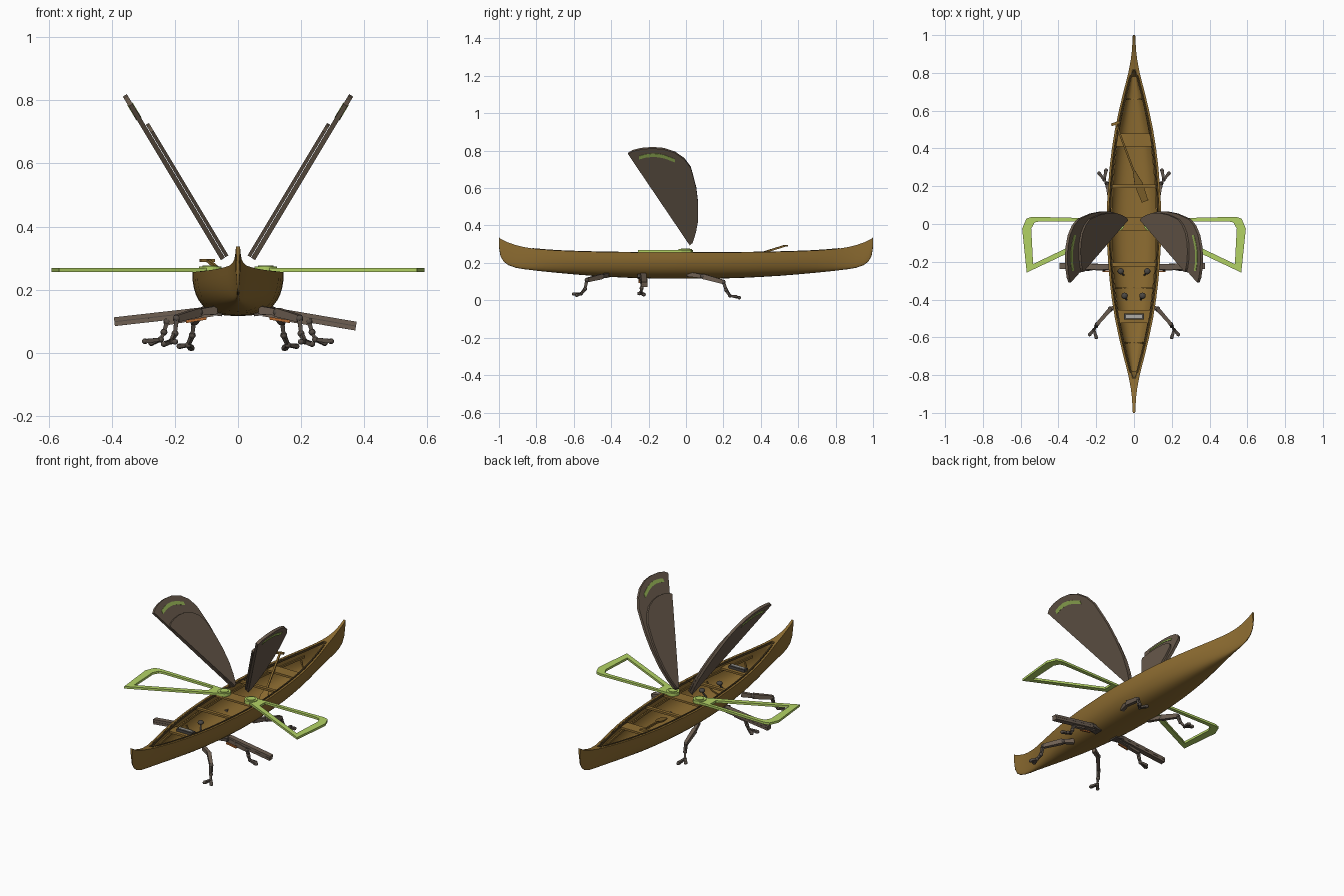
import bpy, bmesh, math
from mathutils import Vector

if "Cube" in bpy.data.objects:
    bpy.data.objects.remove(bpy.data.objects["Cube"])


def material(name, rgb):
    m = bpy.data.materials.new(name)
    m.diffuse_color = (*rgb, 1)
    m.use_nodes = True
    m.node_tree.nodes["Principled BSDF"].inputs["Base Color"].default_value = m.diffuse_color
    return m


WOOD = material("varnished wood", (0.27, 0.152, 0.031))
TRIM = material("dark trim", (0.10, 0.062, 0.020))
SHELL = material("shell brown", (0.148, 0.108, 0.076))
LEG = material("leg brown grey", (0.155, 0.115, 0.085))
JOINT = material("joint brown grey", (0.092, 0.074, 0.060))
GREEN = material("leaf green", (0.45, 0.65, 0.13))
MARKING = material("marking green", (0.33, 0.48, 0.10))
ORANGE = material("orange", (0.45, 0.14, 0.03))
DARK = material("dark metal", (0.07, 0.063, 0.055))
PALE = material("pale plate", (0.42, 0.41, 0.38))


def finish(name, bm, mat, smooth=False):
    bmesh.ops.remove_doubles(bm, verts=bm.verts, dist=1e-5)
    bmesh.ops.recalc_face_normals(bm, faces=bm.faces)
    me = bpy.data.meshes.new(name)
    bm.to_mesh(me)
    bm.free()
    me.materials.append(mat)
    ob = bpy.data.objects.new(name, me)
    bpy.context.collection.objects.link(ob)
    if smooth:
        bpy.ops.object.select_all(action='DESELECT')
        ob.select_set(True)
        bpy.context.view_layer.objects.active = ob
        bpy.ops.object.shade_smooth_by_angle(angle=math.radians(40))
    return ob


def prism(name, pts, offset, mat):
    """Closed solid from a flat polygon extruded by offset."""
    bm = bmesh.new()
    a = [bm.verts.new(p) for p in pts]
    b = [bm.verts.new(p + offset) for p in pts]
    bm.faces.new(a)
    bm.faces.new(b[::-1])
    for i in range(len(a)):
        j = (i + 1) % len(a)
        bm.faces.new((a[i], a[j], b[j], b[i]))
    return finish(name, bm, mat)


def beam(name, a, b, w, h, mat, w2=None, h2=None):
    """Tapered box between two points."""
    a, b = Vector(a), Vector(b)
    d = (b - a).normalized()
    up = Vector((0, 0, 1)) if abs(d.z) < 0.9 else Vector((0, 1, 0))
    side = d.cross(up).normalized()
    up = side.cross(d)
    bm = bmesh.new()
    rings = []
    for p, ww, hh in ((a, w, h), (b, w2 or w, h2 or h)):
        rings.append([bm.verts.new(p + side * sx * ww / 2 + up * sz * hh / 2)
                      for sx, sz in ((-1, -1), (1, -1), (1, 1), (-1, 1))])
    for i in range(4):
        j = (i + 1) % 4
        bm.faces.new((rings[0][i], rings[0][j], rings[1][j], rings[1][i]))
    bm.faces.new(rings[0])
    bm.faces.new(rings[1])
    return finish(name, bm, mat)


def ball(name, p, r, mat, flat=1.0):
    bm = bmesh.new()
    bmesh.ops.create_uvsphere(bm, u_segments=12, v_segments=8, radius=r)
    for v in bm.verts:
        v.co = Vector((v.co.x, v.co.y, v.co.z * flat)) + Vector(p)
    return finish(name, bm, mat, True)


def disc(name, p, r, h, mat):
    ring = [Vector((p[0] + r * math.cos(k * math.pi / 12), p[1] + r * math.sin(k * math.pi / 12), p[2]))
            for k in range(24)]
    return prism(name, ring, Vector((0, 0, h)), mat)


# Hull stations: y, half width, gunwale height, keel height
ST = [(0, .145, .255, .116), (.1, .143, .255, .116), (.2, .137, .256, .117), (.3, .129, .257, .120),
      (.4, .117, .258, .125), (.5, .101, .260, .131), (.6, .080, .263, .139), (.7, .056, .267, .148),
      (.78, .035, .273, .156), (.82, .026, .277, .161), (.87, .017, .285, .167), (.91, .012, .295, .174),
      (.95, .009, .309, .188), (.975, .008, .320, .207), (.992, .007, .330, .236), (1, .006, .336, .285)]
ALL = [(-y, w, t, b) for y, w, t, b in ST[:0:-1]] + ST
N = 20


def at(y):
    """Interpolated half width, gunwale and keel."""
    y = abs(y)
    for p, q in zip(ST, ST[1:]):
        if y <= q[0]:
            f = (y - p[0]) / (q[0] - p[0])
            return [p[k] + f * (q[k] - p[k]) for k in (1, 2, 3)]


def section(y, w, t, b):
    out = []
    for k in range(N + 1):
        a = math.pi * k / N
        c, s = math.cos(a), max(0, math.sin(a))
        out.append(Vector((w * math.copysign(abs(c) ** 0.7, c), y, t - (t - b) * s ** 0.85)))
    return out


bm = bmesh.new()
rings = []
for y, w, t, b in ALL:
    inner = section(y, w - .012, t, b + .012) if abs(y) < .8 else [Vector((0, y, t))] * (N + 1)
    rings.append([bm.verts.new(p) for p in section(y, w, t, b) + inner[::-1]])
for r, q in zip(rings, rings[1:]):
    for i in range(len(r)):
        j = (i + 1) % len(r)
        bm.faces.new((r[i], r[j], q[j], q[i]))
for r in (rings[0], rings[-1]):
    bm.faces.new(r[:N + 1])
bmesh.ops.dissolve_degenerate(bm, dist=1e-5, edges=bm.edges)
finish("hull", bm, WOOD, True)

# Dark inner gunwale strips and lengthwise slats
for s in (-1, 1):
    ys = [-.82 + 1.64 * k / 24 for k in range(25)]
    for a, c in zip(ys, ys[1:]):
        (w1, t1, _), (w2, t2, _) = at(a), at(c)
        beam("inner_gunwale", (s * max(0, w1 - .019), a, t1 - .004), (s * max(0, w2 - .019), c, t2 - .004), .007, .012, TRIM)
        if abs(a) < .7 and abs(c) < .7:
            beam("side_slat", (s * (w1 * .93 - .014), a, t1 - .04), (s * (w2 * .93 - .014), c, t2 - .04), .008, .012, WOOD)

# Ribs, thwarts and seats
for y in (-.63, -.34, .66):
    w, t, b = at(y)
    p = section(y, w - .016, t, b + .016)
    for u, v in zip(p[3:-4:2], p[5:-2:2]):
        beam("rib", u, v, .008, .005, WOOD)
for y, depth, drop in ((.445, .07, .025), (.2, .02, .012), (-.215, .02, .012), (-.49, .07, .03), (0, .07, .008)):
    w, t, b = at(y)
    beam("thwart", (-w + .014, y, t - drop), (w - .014, y, t - drop), depth, .012, WOOD)

# Control box on the front seat, and pedals
beam("control_box", (-.052, -.49, .242), (.052, -.49, .242), .030, .018, DARK)
beam("control_plate", (-.043, -.49, .251), (.043, -.49, .251), .016, .006, PALE)
for x, y in ((-.07, -.25), (.07, -.25), (-.05, -.38), (.045, -.38)):
    ball("pedal", (x, y, .185), .017, DARK, .7)
    beam("pedal_arm", (x, y, .18), (x * .8, y - .02, .14), .009, .009, DARK)

# Paddle lying in the hull
beam("paddle_shaft", (-.095, .53, .292), (.01, .25, .205), .010, .010, WOOD)
beam("paddle_grip", (-.12, .525, .292), (-.075, .54, .292), .014, .010, WOOD)
beam("paddle_blade", (0, .28, .214), (.025, .21, .192), .012, .008, WOOD, .044, .008)
beam("paddle_blade", (.025, .21, .192), (.058, .12, .165), .044, .008, WOOD, .036, .006)

# Wing case outline in side projection (y, z)
CASE = [(.02, .297), (-.31, .785), (-.285, .800), (-.24, .811), (-.18, .816), (-.12, .811), (-.06, .792),
        (-.01, .758), (.025, .712), (.037, .67), (.055, .60), (.065, .52), (.065, .43), (.053, .365), (.035, .31)]
MARK = [(-.25, .768), (-.215, .777), (-.18, .781), (-.145, .779), (-.11, .771), (-.058, .751)]

for s in (-1, 1):
    def tilt(y, z, off=0):
        return Vector((s * (.050 + .6 * (z - .3) + .857 * off), y, z - .514 * off))

    # Wing cases with a smaller inner leaf and green marks
    n = tilt(0, 0, 1) - tilt(0, 0, 0)
    prism("wing_case", [tilt(y, z, -.008) for y, z in CASE], n * .015, SHELL)
    prism("inner_leaf", [tilt(.02 + (y - .02) * .83, .3 + (z - .3) * .81, -.021) for y, z in CASE], n * .011, SHELL)
    for a, b in zip(MARK, MARK[1:]):
        q = [(a[0], a[1] - .010), (b[0], b[1] - .010), (b[0], b[1] + .008), (a[0], a[1] + .008)]
        prism("green_mark", [tilt(y, z, -.010) for y, z in q], n * .019, MARKING)

    # Open green hind wing frame
    outer = [(.07, .027), (.54, .038), (.570, .028), (.592, -.025), (.568, -.257), (.07, -.022)]
    inner = [(.17, .012), (.50, .014), (.527, .008), (.544, -.025), (.534, -.212), (.17, -.038)]
    bm = bmesh.new()
    lo = [[bm.verts.new((s * x, y, z)) for x, y in loop]
          for z in (.256, .269) for loop in (outer, inner)]
    for i in range(6):
        j = (i + 1) % 6
        for p, q in ((0, 1), (2, 3), (0, 2), (1, 3)):
            bm.faces.new((lo[p][i], lo[p][j], lo[q][j], lo[q][i]))
    finish("hind_wing_frame", bm, GREEN)
    disc("wing_pivot", (s * .088, -.003, .255), .036, .018, GREEN)
    disc("pivot_cap", (s * .088, -.003, .273), .024, .004, GREEN)

    # Legs: paths from hull to ankle, then a two-toed foot
    paths = {
        "front": [(.07, -.42, .135), (.125, -.45, .128), (.195, -.53, .108), (.20, -.54, .06), (.212, -.56, .036)],
        "middle": [(.08, -.235, .128), (.16, -.235, .112), (.225, -.235, .098), (.235, -.237, .065), (.245, -.24, .042)],
        "rear": [(.09, .01, .14), (.12, .09, .128), (.14, .2, .098), (.145, .215, .055), (.158, .235, .024)]}
    toes = {"front": [(.235, -.585, .027), (.20, -.60, .034)],
            "middle": [(.295, -.25, .036), (.275, -.225, .030)],
            "rear": [(.185, .268, .020), (.148, .285, .014)]}
    for leg, pts in paths.items():
        for k, (a, b) in enumerate(zip(pts, pts[1:])):
            a, b = ((s * p[0], p[1], p[2]) for p in (a, b))
            size = (.026, .028, .018, .015)[k]
            beam(leg + "_leg", a, b, size * .8, size, LEG if k < 2 else JOINT, size * .65, size * .8)
            ball(leg + "_joint", b, (.014, .012, .011, .010)[k], JOINT)
        x, y, z = pts[-1]
        for tx, ty, tz in toes[leg]:
            beam(leg + "_toe", (s * x, y, z), (s * tx, ty, tz), .013, .011, JOINT, .018, .014)
            ball(leg + "_toe_tip", (s * tx, ty, tz), .010, JOINT, .9)
    # Long outrigger bar with a groove, and the orange ram below
    tip = .392 if s < 0 else .374
    drop = .098 if s < 0 else .084
    beam("outrigger_bar", (s * .10, -.228, .131), (s * tip, -.222, drop), .030, .028, LEG)
    beam("bar_groove", (s * .12, -.228, .129), (s * tip, -.222, drop), .032, .003, JOINT)
    beam("orange_ram", (s * .10, -.25, .109), (s * .165, -.25, .098), .009, .009, ORANGE)
    beam("hip_mount", (s * .05, -.235, .124), (s * .11, -.235, .132), .05, .018, JOINT)
